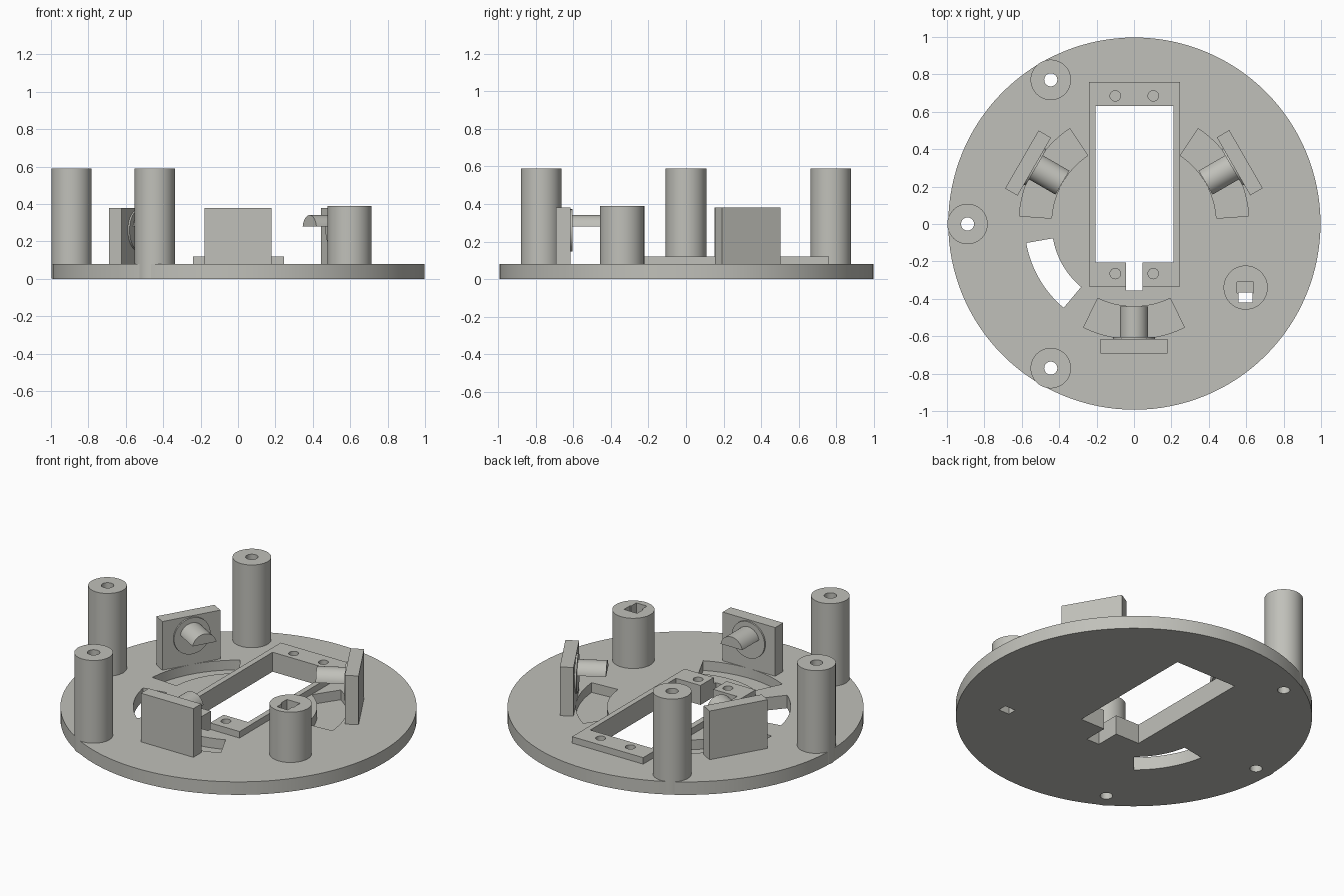
import bpy, bmesh, math
from mathutils import Matrix

if "Cube" in bpy.data.objects:
    bpy.data.objects.remove(bpy.data.objects["Cube"])

T = 0.08  # base disc thickness
grey = bpy.data.materials.new("warm_grey")
grey.diffuse_color = (0.53, 0.53, 0.49, 1)
grey.use_nodes = True
grey.node_tree.nodes["Principled BSDF"].inputs["Base Color"].default_value = grey.diffuse_color


def prism(name, pts, z0, z1):
    """Extrude a counter-clockwise outline from z0 to z1."""
    bm = bmesh.new()
    face = bm.faces.new([bm.verts.new((x, y, z0)) for x, y in pts])
    top = bmesh.ops.extrude_face_region(bm, geom=[face])["geom"]
    bmesh.ops.translate(bm, vec=(0, 0, z1 - z0),
                        verts=[v for v in top if isinstance(v, bmesh.types.BMVert)])
    bmesh.ops.recalc_face_normals(bm, faces=bm.faces)
    me = bpy.data.meshes.new(name)
    bm.to_mesh(me)
    bm.free()
    me.materials.append(grey)
    ob = bpy.data.objects.new(name, me)
    bpy.context.collection.objects.link(ob)
    return ob


def arc(r, a0, a1, n, cx=0, cy=0):
    return [(cx + r * math.cos(math.radians(a0 + (a1 - a0) * i / n)),
             cy + r * math.sin(math.radians(a0 + (a1 - a0) * i / n))) for i in range(n + 1)]


def circle(x, y, r, n=48):
    return arc(r, 0, 360, n, x, y)[:-1]


def rect(x0, x1, y0, y1):
    return [(x0, y0), (x1, y0), (x1, y1), (x0, y1)]


def sector(r0, r1, a0, a1):
    return arc(r1, a0, a1, 20) + arc(r0, a1, a0, 20)


def cut(ob, pts, z0=-0.1, z1=1):
    """Subtract an extruded outline from an object."""
    cutter = prism("cutter", pts, z0, z1)
    mod = ob.modifiers.new("cut", 'BOOLEAN')
    mod.operation, mod.solver, mod.object = 'DIFFERENCE', 'EXACT', cutter
    bpy.context.view_layer.objects.active = ob
    bpy.ops.object.modifier_apply(modifier=mod.name)
    bpy.data.objects.remove(cutter, do_unlink=True)


# Shared openings
window = rect(-0.205, 0.212, -0.205, 0.63)
notch = rect(-0.042, 0.045, -0.355, -0.15)
square_hole = rect(0.56, 0.633, -0.42, -0.365)
post_spots = [(0.89 * math.cos(math.radians(a)), 0.89 * math.sin(math.radians(a)))
              for a in (120, 180, 240)]
mount_angles = (-90, 30, 150)

# Base disc with window, cable notch, curved slot and wheel recesses
base = prism("base_disc", circle(0.002, 0.002, 0.995, 128), 0, T)
for outline in (window, notch, square_hole, sector(0.44, 0.585, 190, 230)):
    cut(base, outline)
for x, y in post_spots:
    cut(base, circle(x, y, 0.035, 32))
for a in mount_angles:
    cut(base, sector(0.442, 0.615, a - 26, a + 26), 0.02)

# Raised motor frame with blind screw holes
frame = prism("motor_frame", rect(-0.24, 0.245, -0.335, 0.76), T, 0.12)
cut(frame, window)
cut(frame, notch)
for x in (-0.1, 0.103):
    for y in (-0.265, 0.685):
        cut(frame, circle(x, y, 0.028, 24))

# Tall hollow posts on the rim
for x, y in post_spots:
    post = prism("tall_post", circle(x, y, 0.108), 0.001, 0.59)
    cut(post, circle(x, y, 0.035, 32))

# Short post with stepped square socket
short = prism("short_post", circle(0.597, -0.34, 0.118), T, 0.39)
cut(short, rect(0.55, 0.64, -0.37, -0.31), 0.2)
cut(short, square_hole)

# Three wheel mounts: upright plate, round collar, half-round axle
for a in mount_angles:
    turn = Matrix.Rotation(math.radians(a + 90), 4, 'Z')
    plate = prism("mount_plate", rect(-0.178, 0.18, -0.692, -0.615), T, 0.38)
    plate.data.transform(turn)
    # outlines drawn in x/z, then stood up so extrusion runs along y
    stand = Matrix.Rotation(math.radians(90), 4, 'X')
    collar = prism("mount_collar", circle(0, 0.26, 0.112), 0.605, 0.616)
    axle = prism("half_axle", arc(0.075, 10, 170, 24, 0, 0.266), 0.442, 0.606)
    for ob in (collar, axle):
        ob.data.transform(turn @ stand)

# Smooth round walls, keep edges sharp
bpy.ops.object.select_all(action='DESELECT')
for ob in bpy.context.scene.objects:
    ob.select_set(True)
bpy.context.view_layer.objects.active = base
bpy.ops.object.shade_smooth_by_angle(angle=math.radians(30))
